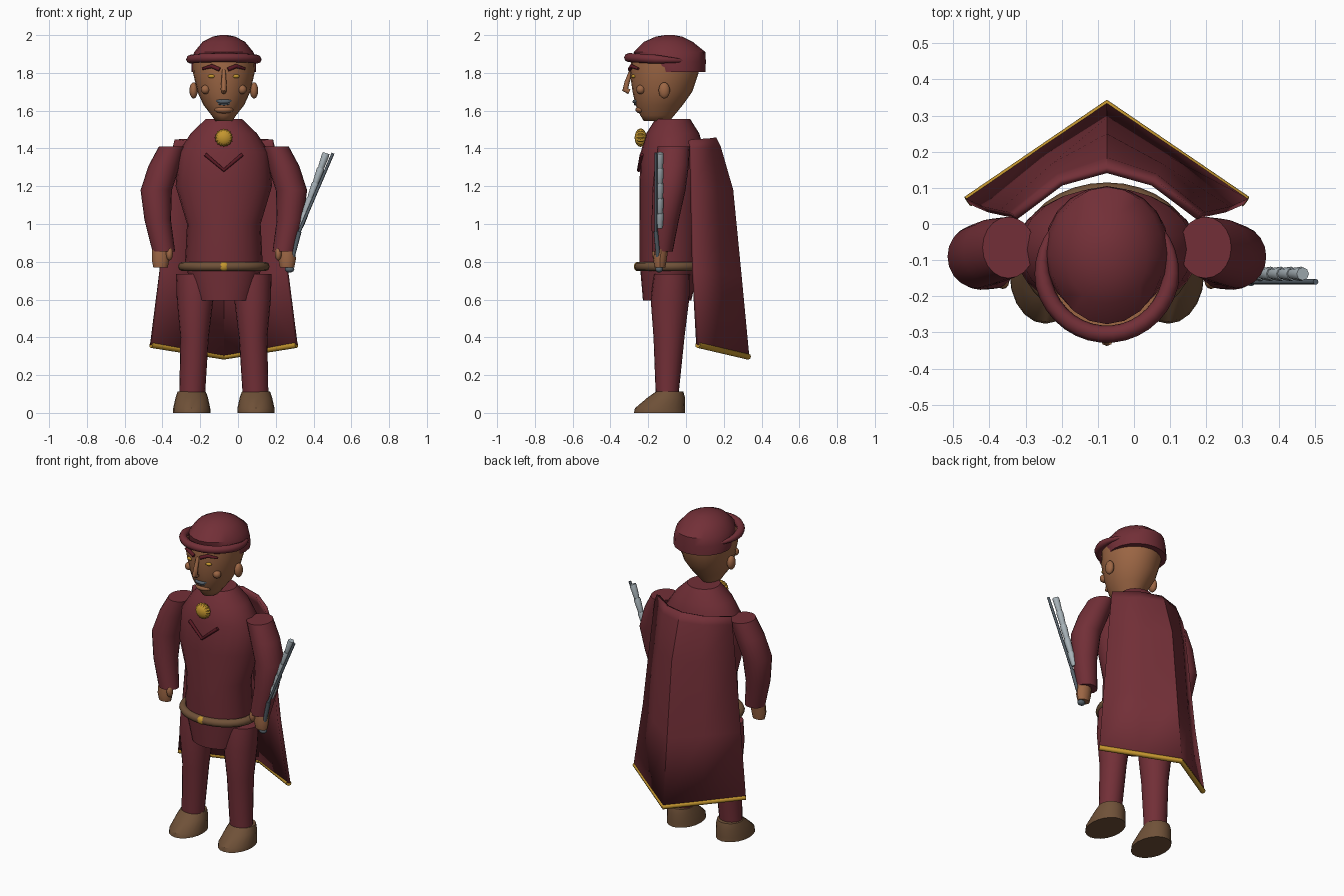
import bpy, bmesh, math
from mathutils import Vector

if "Cube" in bpy.data.objects:
    bpy.data.objects.remove(bpy.data.objects["Cube"])

CX = -0.075  # the figure's centre line


def material(name, code):
    m = bpy.data.materials.new(name)
    lin = []
    for i in (0, 2, 4):
        c = int(code[i:i + 2], 16) / 255
        lin.append(c / 12.92 if c <= 0.04045 else ((c + 0.055) / 1.055) ** 2.4)
    m.diffuse_color = (*lin, 1)
    m.use_nodes = True
    m.node_tree.nodes["Principled BSDF"].inputs["Base Color"].default_value = m.diffuse_color
    return m


WINE = material("wine cloth", "722F37")
DARK = material("dark wine", "5A1A24")
SKIN = material("skin", "9C6644")
GOLD = material("gold", "C4962F")
BROWN = material("brown leather", "6F5138")
STEEL = material("light steel", "A9B4BA")
IRON = material("dark iron", "56616A")


def finish(ob, name, mat, angle=35):
    ob.name = name
    ob.data.materials.clear()
    ob.data.materials.append(mat)
    ob.location.x += CX
    bpy.ops.object.select_all(action='DESELECT')
    ob.select_set(True)
    bpy.context.view_layer.objects.active = ob
    if angle:
        bpy.ops.object.shade_smooth_by_angle(angle=math.radians(angle))
    return ob


def from_bmesh(bm, name, mat, angle=35):
    bmesh.ops.recalc_face_normals(bm, faces=bm.faces)
    me = bpy.data.meshes.new(name)
    bm.to_mesh(me)
    bm.free()
    ob = bpy.data.objects.new(name, me)
    bpy.context.collection.objects.link(ob)
    return finish(ob, name, mat, angle)


def loft(name, mat, rings, n=20, angle=35):
    """Capped skin over horizontal ellipses (x, y, z, radius x, radius y)."""
    bm = bmesh.new()
    loops = []
    for x, y, z, rx, ry in rings:
        loops.append([bm.verts.new((x + rx * math.cos(2 * math.pi * i / n),
                                    y + ry * math.sin(2 * math.pi * i / n), z))
                      for i in range(n)])
    for a, b in zip(loops, loops[1:]):
        for i in range(n):
            j = (i + 1) % n
            bm.faces.new((a[i], a[j], b[j], b[i]))
    bm.faces.new(loops[0])
    bm.faces.new(loops[-1])
    return from_bmesh(bm, name, mat, angle)


def ball(name, mat, loc, radii, seg=16, rings=10):
    bm = bmesh.new()
    bmesh.ops.create_uvsphere(bm, u_segments=seg, v_segments=rings, radius=1)
    for v in bm.verts:
        v.co = Vector(loc) + Vector(a * b for a, b in zip(v.co, radii))
    return from_bmesh(bm, name, mat, 60)


def tube(name, mat, pts, radius, taper=None, closed=False, res=2):
    cu = bpy.data.curves.new(name, 'CURVE')
    cu.dimensions = '3D'
    cu.bevel_depth = radius
    cu.bevel_resolution = res
    cu.use_fill_caps = True
    sp = cu.splines.new('POLY')
    sp.points.add(len(pts) - 1)
    for i, p in enumerate(pts):
        sp.points[i].co = (*p, 1)
        sp.points[i].radius = taper[i] if taper else 1
    sp.use_cyclic_u = closed
    ob = bpy.data.objects.new(name, cu)
    bpy.context.collection.objects.link(ob)
    bpy.ops.object.select_all(action='DESELECT')
    ob.select_set(True)
    bpy.context.view_layer.objects.active = ob
    bpy.ops.object.convert(target='MESH')
    return finish(bpy.context.object, name, mat, 50)


# Tunic, from hem to collar
loft("tunic", WINE, [(0, -.10, .595, .15, .128), (0, -.09, .735, .19, .15),
                     (0, -.08, .80, .205, .165), (0, -.08, 1.0, .195, .165),
                     (0, -.075, 1.2, .255, .172), (0, -.07, 1.38, .24, .17),
                     (0, -.07, 1.48, .175, .14), (0, -.07, 1.556, .096, .092)], 24)

# Belt and buckle
ring = [2 * math.pi * i / 32 for i in range(32)]
tube("belt", BROWN, [(.218 * math.cos(a), -.08 + .17 * math.sin(a), .775) for a in ring],
     .025, closed=True)
ball("buckle", GOLD, (0, -.258, .775), (.028, .018, .024))

# Limbs, mirrored
for s, side in ((-1, "right"), (1, "left")):
    loft(side + "_arm", WINE, [(s * .272, -.065, 1.41, .072, .085),
                               (s * .315, -.075, 1.31, .083, .09),
                               (s * .358, -.09, 1.18, .083, .088),
                               (s * .350, -.11, 1.02, .07, .072),
                               (s * .318, -.125, .855, .06, .055)])
    loft(side + "_hand", SKIN, [(s * .335, -.13, .87, .045, .036),
                                (s * .335, -.138, .81, .046, .036),
                                (s * .335, -.138, .77, .038, .028)], 12)
    ball(side + "_thumb", SKIN, (s * .288, -.158, .842), (.018, .022, .035), 12, 8)
    loft(side + "_leg", WINE, [(s * .145, -.075, .735, .108, .095),
                               (s * .152, -.085, .60, .097, .102),
                               (s * .155, -.09, .40, .075, .082),
                               (s * .168, -.10, .09, .068, .06)])
    loft(side + "_boot", BROWN, [(s * .17, -.14, 0, .099, .136),
                                 (s * .17, -.138, .025, .098, .132),
                                 (s * .17, -.105, .08, .086, .1),
                                 (s * .17, -.087, .112, .075, .073)])

# Head and face
loft("head", SKIN, [(0, -.155, 1.545, .045, .068), (0, -.152, 1.575, .065, .09),
                    (0, -.142, 1.63, .108, .125), (0, -.125, 1.70, .14, .158),
                    (0, -.115, 1.80, .163, .182), (0, -.11, 1.86, .165, .18)], 24, 60)
for s, side in ((-1, "right"), (1, "left")):
    ball(side + "_ear", SKIN, (s * .16, -.115, 1.707), (.022, .03, .043))
    ball(side + "_cheek", SKIN, (s * .097, -.24, 1.712), (.024, .024, .024))
    ball(side + "_eye", GOLD, (s * .064, -.276, 1.782), (.02, .014, .01))
    tube(side + "_eyebrow", DARK, [(s * .022, -.298, 1.818), (s * .065, -.288, 1.836),
                                   (s * .112, -.252, 1.822)], .011, (1, 1, .6))
tube("nose", SKIN, [(0, -.29, 1.815), (0, -.312, 1.75), (0, -.322, 1.712), (0, -.30, 1.70)],
     .017, (.55, .8, 1, .8))
tube("moustache", IRON, [(-.042, -.255, 1.654), (-.02, -.274, 1.648), (.02, -.274, 1.648),
                         (.042, -.255, 1.654)], .01, (.5, 1, 1, .5))
tube("lower_lip", IRON, [(-.03, -.262, 1.638), (0, -.27, 1.634), (.03, -.262, 1.638)], .006)
ball("chin", SKIN, (0, -.238, 1.605), (.05, .03, .02))

# Cap with a tapered crescent brim
loft("cap", WINE, [(0, -.06, 1.805, .17, .163), (0, -.08, 1.86, .172, .185),
                   (0, -.087, 1.91, .157, .19), (0, -.093, 1.965, .112, .128),
                   (0, -.09, 1.992, .06, .07), (0, -.088, 2.0, .02, .025)], 20, 40)
arc = [math.radians(-125 + 10 * i) for i in range(26)]
tube("cap_brim", WINE, [(.18 * math.sin(a), -.12 - .185 * math.cos(a), 1.87 + .011 * math.cos(a))
                        for a in arc], .024,
     [min(1, .35 + .13 * min(i, 25 - i)) for i in range(26)])

# Chest badge with a scalloped rim, and chevron
bm = bmesh.new()
bmesh.ops.create_uvsphere(bm, u_segments=32, v_segments=10, radius=1)
for v in bm.verts:
    k = 1 + .06 * math.cos(16 * math.atan2(v.co.y, v.co.x))
    v.co = Vector((v.co.x * .046 * k, -.24 + v.co.z * .032, 1.457 + v.co.y * .046 * k))
from_bmesh(bm, "badge", GOLD)
tube("chevron", DARK, [(-.098, -.235, 1.368), (0, -.25, 1.285), (.098, -.235, 1.368)], .01)

# Cape: rows of (height, half width, side y, middle y, outward bow, centre rise)
rows = [(1.445, .255, .02, .15, .03, .01), (1.40, .265, .025, .175, .03, .005),
        (1.18, .29, .03, .24, .025, 0), (.75, .335, .04, .285, .015, -.03),
        (.36, .385, .062, .325, 0, -.06)]
cols = (-1, -.5, 0, .5, 1)
bm = bmesh.new()
grid = [[bm.verts.new((t * hw, ys + (ym - ys) * (1 - abs(t)) + (bow if abs(t) == .5 else 0),
                       z + dz * (1 - abs(t)))) for t in cols]
        for z, hw, ys, ym, bow, dz in rows]
for a, b in zip(grid, grid[1:]):
    for i in range(4):
        bm.faces.new((a[i], a[i + 1], b[i + 1], b[i]))
cape = from_bmesh(bm, "cape", WINE, 25)
mod = cape.modifiers.new("thickness", 'SOLIDIFY')
mod.thickness = .02
mod.offset = 0
tube("cape_trim", GOLD, [(-.385, .062, .36), (0, .328, .298), (.385, .062, .36)], .016)

# Weapon: dark rod, segmented light barrel, grip and pommel
low, high = Vector((.40, -.16, .96)), Vector((.578, -.16, 1.375))
tube("weapon_rod", IRON, [low, high], .008)
tube("weapon_grip", IRON, [(.348, -.142, .765), low], .012)
ball("weapon_pommel", IRON, (.348, -.142, .76), (.025, .02, .017), 12, 8)
start, end = Vector((.402, -.138, .98)), Vector((.542, -.138, 1.375))
for i in range(5):
    a, b = start.lerp(end, i / 5), start.lerp(end, (i + 1) / 5)
    tube("barrel_segment", STEEL, [a, a.lerp(b, .15), a.lerp(b, .85), b], .02,
         (.75, .85, 1, .9))
